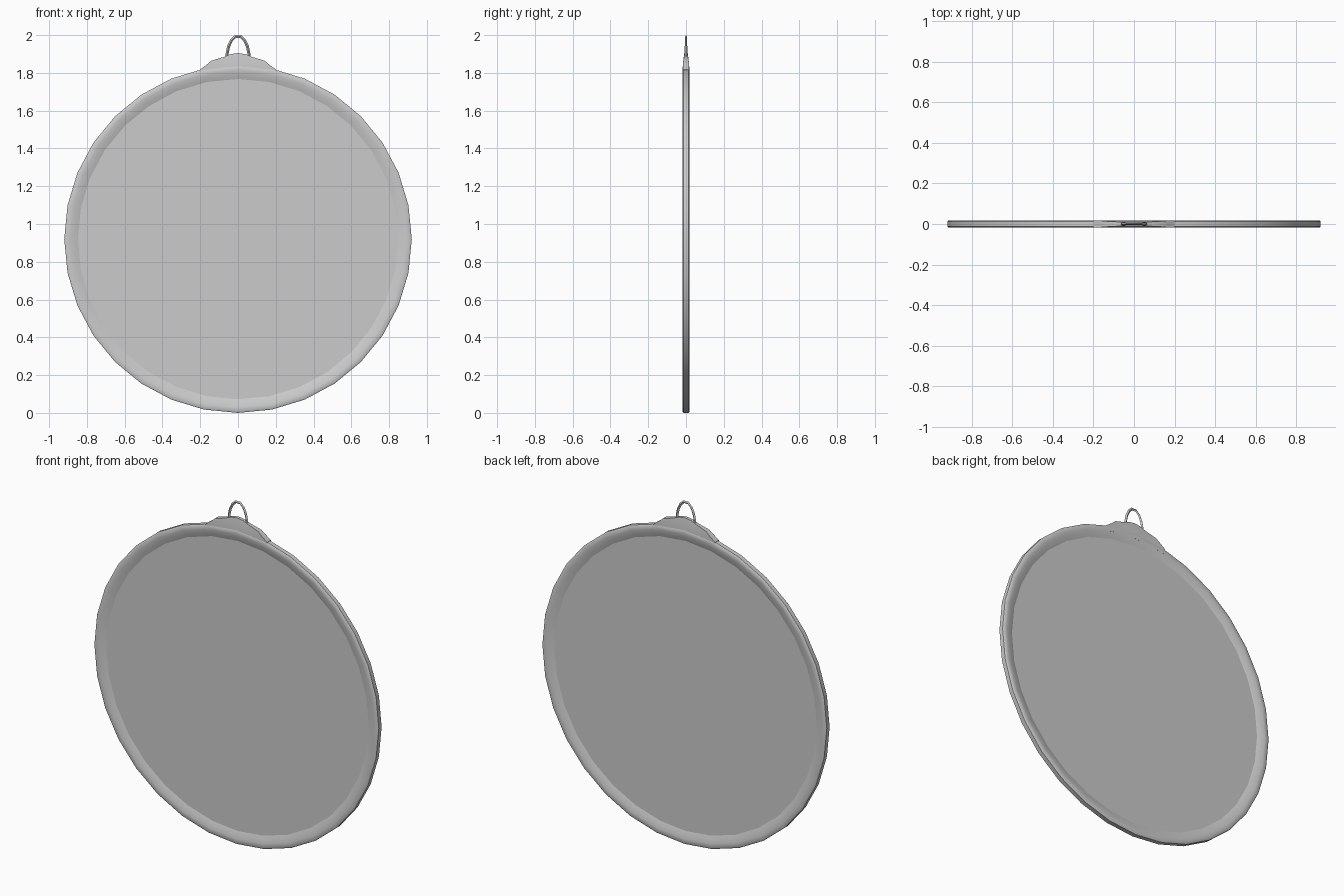
import bpy, bmesh, math

SIDES = 32
CENTRE = 0.92

old = bpy.data.objects.get("Cube")
if old:
    bpy.data.objects.remove(old, do_unlink=True)


def material(name, colour):
    mat = bpy.data.materials.new(name)
    mat.use_nodes = True
    mat.diffuse_color = colour
    mat.node_tree.nodes["Principled BSDF"].inputs["Base Color"].default_value = colour
    return mat


grey = material("plain grey", (0.6, 0.6, 0.6, 1))


def make(name, bm, angle):
    bmesh.ops.recalc_face_normals(bm, faces=bm.faces)
    mesh = bpy.data.meshes.new(name)
    bm.to_mesh(mesh)
    bm.free()
    mesh.materials.append(grey)
    obj = bpy.data.objects.new(name, mesh)
    bpy.context.collection.objects.link(obj)
    bpy.ops.object.select_all(action="DESELECT")
    obj.select_set(True)
    bpy.context.view_layer.objects.active = obj
    bpy.ops.object.shade_smooth_by_angle(angle=math.radians(angle))
    return obj


def bridge(bm, loops, closed_rows, closed_loop):
    """Join neighbouring rows of vertices with quads."""
    rows, cols = len(loops), len(loops[0])
    for i in range(rows if closed_rows else rows - 1):
        for j in range(cols if closed_loop else cols - 1):
            a, b = loops[i], loops[(i + 1) % rows]
            k = (j + 1) % cols
            bm.faces.new((a[j], a[k], b[k], b[j]))


# Rim: rounded front and back, sloping in to the disc
half = [(0.92, 0.013), (0.913, 0.018), (0.89, 0.016), (0.868, 0.011), (0.848, 0.004)]
profile = [(r, -y) for r, y in half] + [(r, y) for r, y in reversed(half)]
bm = bmesh.new()
rings = []
for i in range(SIDES):
    a = math.tau * i / SIDES
    rings.append([bm.verts.new((r * math.cos(a), y, CENTRE + r * math.sin(a)))
                  for r, y in profile])
bridge(bm, rings, True, True)
make("rim", bm, 50)

# Thin disc filling the rim
bm = bmesh.new()
loops = [[bm.verts.new((0.85 * math.cos(math.tau * i / SIDES), y,
                        CENTRE + 0.85 * math.sin(math.tau * i / SIDES)))
          for i in range(SIDES)] for y in (-0.004, 0.004)]
bridge(bm, loops, False, True)
for loop in loops:
    bm.faces.new(loop)
make("disc", bm, 30)

# Shoulder swelling out of the top of the rim: x, top height, half thickness
right = [(0.0, 1.905, 0.009), (0.04, 1.899, 0.009), (0.07, 1.886, 0.01),
         (0.14, 1.865, 0.014), (0.17, 1.84, 0.017), (0.2, 1.818, 0.017)]
outline = [(-x, z, t) for x, z, t in reversed(right[1:])] + right
bm = bmesh.new()
sections = []
for x, z, t in outline:
    base = CENTRE + math.sqrt(0.895 ** 2 - x * x) - 0.008
    middle = base + 0.4 * (z - base)
    sections.append([bm.verts.new((x, y, h)) for y, h in (
        (-0.016, base), (-0.017, middle), (-t, z), (t, z), (0.017, middle), (0.016, base))])
bridge(bm, sections, False, True)
bm.faces.new(sections[0])
bm.faces.new(sections[-1])
make("shoulder", bm, 50)

# Hanging loop: an arch with a flat section, thinner towards the top
arch = [(0.058, 1.87), (0.058, 1.9), (0.05, 1.94), (0.035, 1.972), (0.015, 1.992)]
path = [(-x, z) for x, z in arch] + [(x, z) for x, z in reversed(arch)]
bm = bmesh.new()
sections = []
for i, (x, z) in enumerate(path):
    before, after = path[max(i - 1, 0)], path[min(i + 1, len(path) - 1)]
    dx, dz = after[0] - before[0], after[1] - before[1]
    length = math.hypot(dx, dz)
    nx, nz = -dz / length, dx / length
    depth = 0.009 - 0.004 * (z - 1.87) / 0.12
    sections.append([bm.verts.new((x + nx * w, y, z + nz * w)) for w, y in (
        (0.008, 0), (0, depth), (-0.008, 0), (0, -depth))])
bridge(bm, sections, False, True)
bm.faces.new(sections[0])
bm.faces.new(sections[-1])
make("hanging_loop", bm, 60)
